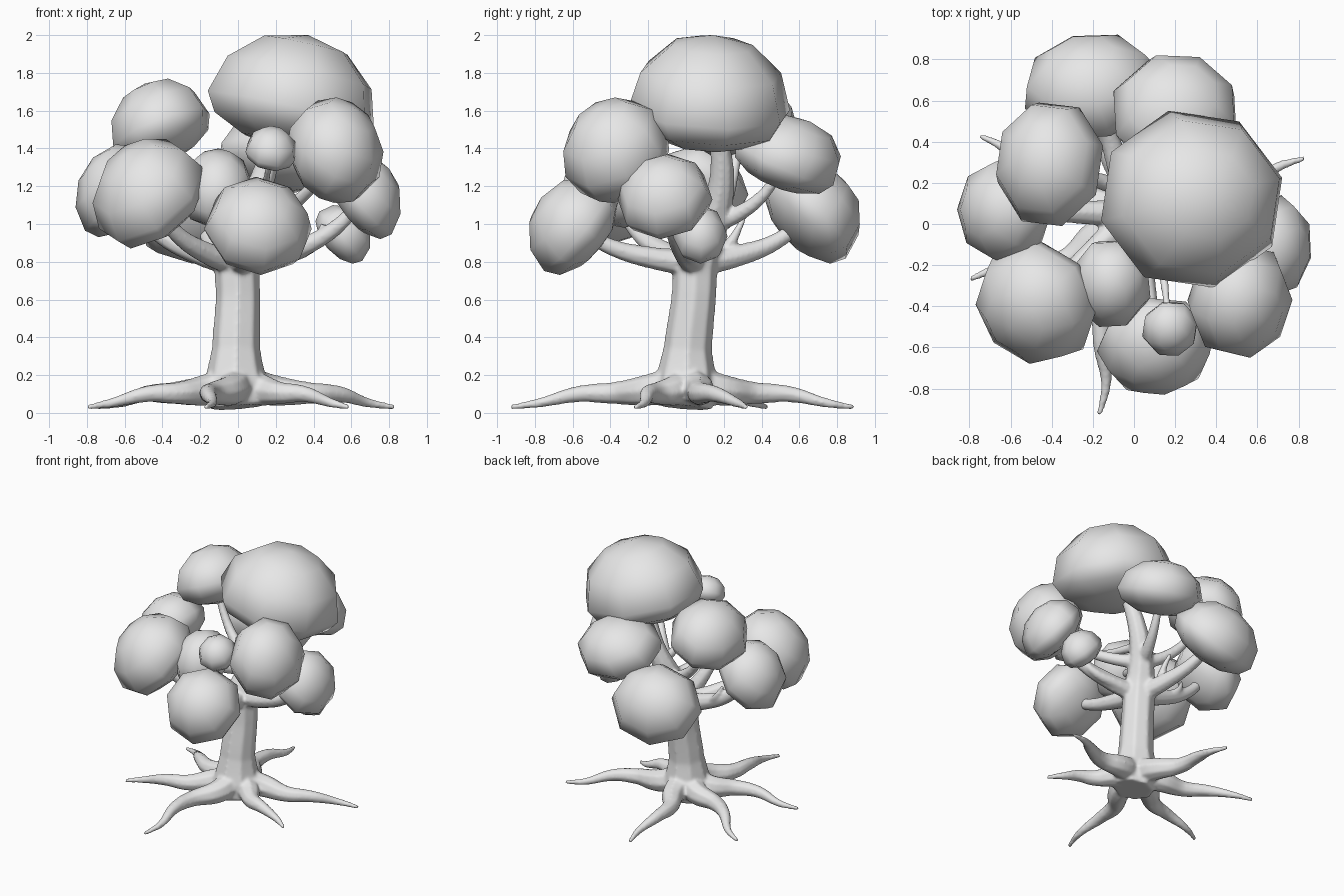
import bpy, bmesh
from mathutils import Vector

cube = bpy.data.objects.get("Cube")
if cube:
    bpy.data.objects.remove(cube, do_unlink=True)

grey = bpy.data.materials.new("plain_grey")
grey.use_nodes = True
grey.diffuse_color = (0.8, 0.8, 0.8, 1)
grey.node_tree.nodes["Principled BSDF"].inputs["Base Color"].default_value = (0.8, 0.8, 0.8, 1)


def add_object(name, mesh):
    ob = bpy.data.objects.new(name, mesh)
    bpy.context.collection.objects.link(ob)
    mesh.materials.clear()
    mesh.materials.append(grey)
    mesh.shade_smooth()
    return ob


# Foliage clumps: eight-sided domes facing up and away from the trunk,
# shallower on the inner side (depth), fitted to a box
def clump(name, low, high, depth=0.55):
    low, high = Vector(low), Vector(high)
    centre = (low + high) / 2
    out = (centre - Vector((0, 0.05, 0.45))).normalized()
    turn = out.to_track_quat("Z", "Y")
    bm = bmesh.new()
    bmesh.ops.create_uvsphere(bm, u_segments=8, v_segments=6, radius=1)
    for v in bm.verts:
        v.co.z *= 0.9 if v.co.z > 0 else depth
        v.co = turn @ v.co
    for i in range(3):
        least = min(v.co[i] for v in bm.verts)
        most = max(v.co[i] for v in bm.verts)
        for v in bm.verts:
            t = (v.co[i] - least) / (most - least)
            v.co[i] = low[i] + t * (high[i] - low[i])
    mesh = bpy.data.meshes.new(name)
    bm.to_mesh(mesh)
    bm.free()
    add_object(name, mesh)
    return centre


crown = clump("crown_top", (-0.16, -0.31, 1.38), (0.72, 0.55, 2.0), 0.45)
front_right = clump("foliage_front_right", (-0.77, -0.68, 0.87), (-0.18, -0.09, 1.45))
front_left = clump("foliage_front_left", (0.26, -0.65, 1.11), (0.77, -0.09, 1.67), 0.8)
front_low = clump("foliage_front_low", (-0.18, -0.83, 0.73), (0.39, -0.36, 1.25))
right_side = clump("foliage_right", (-0.86, -0.2, 0.93), (-0.4, 0.33, 1.42))
right_upper = clump("foliage_right_upper", (-0.67, -0.01, 1.31), (-0.15, 0.59, 1.77))
back_low = clump("foliage_back_low", (-0.53, 0.42, 0.79), (0.13, 0.92, 1.33))
back_upper = clump("foliage_back_upper", (-0.1, 0.26, 1.16), (0.5, 0.82, 1.58))
left_side = clump("foliage_left", (0.5, -0.36, 0.92), (0.86, 0.14, 1.37))
left_small = clump("foliage_left_small", (0.41, -0.07, 0.79), (0.7, 0.22, 1.1))
front_small = clump("foliage_front_small", (0.04, -0.64, 1.28), (0.31, -0.38, 1.52))
inner = clump("foliage_inner", (-0.3, -0.5, 0.98), (0.08, -0.08, 1.4), 0.7)

# Wood: tapered tubes that are fused into one skin
wood = bpy.data.curves.new("wood_paths", "CURVE")
wood.dimensions = "3D"
wood.bevel_depth = 1
wood.bevel_resolution = 2
wood.resolution_u = 6
wood.use_fill_caps = True


def tube(points, radii):
    spline = wood.splines.new("BEZIER")
    spline.bezier_points.add(len(points) - 1)
    for p, co, r in zip(spline.bezier_points, points, radii):
        p.co = co
        p.radius = r
        p.handle_left_type = p.handle_right_type = "AUTO"


# Trunk with its leaning leader
tube([(0, -0.01, 0.03), (-0.01, 0, 0.15), (-0.01, 0.01, 0.34), (0, 0.04, 0.6),
      (0, 0.06, 0.82), (0.05, 0.14, 1.02), (0.13, 0.19, 1.24), (0.23, 0.16, 1.55)],
     [0.15, 0.17, 0.13, 0.12, 0.12, 0.09, 0.068, 0.045])

# Roots: run level from the trunk, arch, then sink and curl toward each tip
tips = [(0.83, 0.32), (-0.8, -0.27), (-0.17, -0.93),
        (-0.75, 0.43), (0.59, -0.27), (-0.13, 0.89)]
for i, (x, y) in enumerate(tips):
    tip = Vector((x, y, 0))
    side = Vector((-y, x, 0)) * (0.07 if i % 2 else -0.07)
    path = [tip * 0.06, tip * 0.22, tip * 0.42 + side, tip * 0.62 + side * 0.8,
            tip * 0.84 - side * 0.1, tip]
    for p, z in zip(path, (0.15, 0.12, 0.105, 0.1, 0.052, 0.03)):
        p.z = z
    tube(path, [0.1, 0.085, 0.06, 0.045, 0.026, 0.014])


# Branches: reach outward first, then lift into the foliage
def branch(start, end, thick):
    start, end = Vector(start), Vector(end)
    path = []
    for t, lift in ((0, 0), (0.35, 0.15), (0.7, 0.45), (1, 1)):
        p = start.lerp(end, t)
        p.z = start.z + (end.z - start.z) * lift
        path.append(p)
    tube(path, [thick, thick * 0.8, thick * 0.6, thick * 0.4])


fork = (0.0, 0.05, 0.79)
upper = (0.04, 0.14, 1.0)
for target in (front_low, front_right, right_side, back_low, left_side):
    branch(fork, target, 0.075)
for target in (front_left, right_upper, back_upper, inner):
    branch(upper, target, 0.055)
branch((0.1, 0.1, 1.12), front_small, 0.035)

# Bare twigs: a curled one on the left, forks at the back and right
tube([fork, (0.2, 0.03, 0.82), (0.36, 0, 0.86), (0.43, -0.02, 0.92), (0.45, -0.03, 1.0)],
     [0.065, 0.045, 0.033, 0.026, 0.018])
tube([(-0.08, 0.27, 0.85), (-0.15, 0.42, 0.88), (-0.2, 0.57, 0.96)], [0.035, 0.025, 0.014])
tube([(-0.07, 0.22, 0.87), (-0.06, 0.26, 0.94), (-0.08, 0.31, 1.04)], [0.04, 0.025, 0.015])
tube([(-0.2, 0.03, 0.85), (-0.32, 0.1, 0.92), (-0.38, 0.08, 1.02)], [0.03, 0.022, 0.014])

paths = bpy.data.objects.new("wood_paths", wood)
bpy.context.collection.objects.link(paths)
bpy.context.view_layer.update()
graph = bpy.context.evaluated_depsgraph_get()
mesh = bpy.data.meshes.new_from_object(paths.evaluated_get(graph))
bpy.data.objects.remove(paths, do_unlink=True)

# Close the tube ends and keep the underside level with the ground
bm = bmesh.new()
bm.from_mesh(mesh)
bmesh.ops.remove_doubles(bm, verts=bm.verts, dist=0.0001)
for v in bm.verts:
    v.co.z = max(v.co.z, 0.0 if v.co.xy.length < 0.2 else 0.015)
bm.to_mesh(mesh)
bm.free()

tree = add_object("trunk_roots_and_branches", mesh)
fuse = tree.modifiers.new("fuse", "REMESH")
fuse.mode = "VOXEL"
fuse.voxel_size = 0.011
fuse.use_smooth_shade = True
soften = tree.modifiers.new("soften", "SMOOTH")
soften.factor = 0.5
soften.iterations = 8
